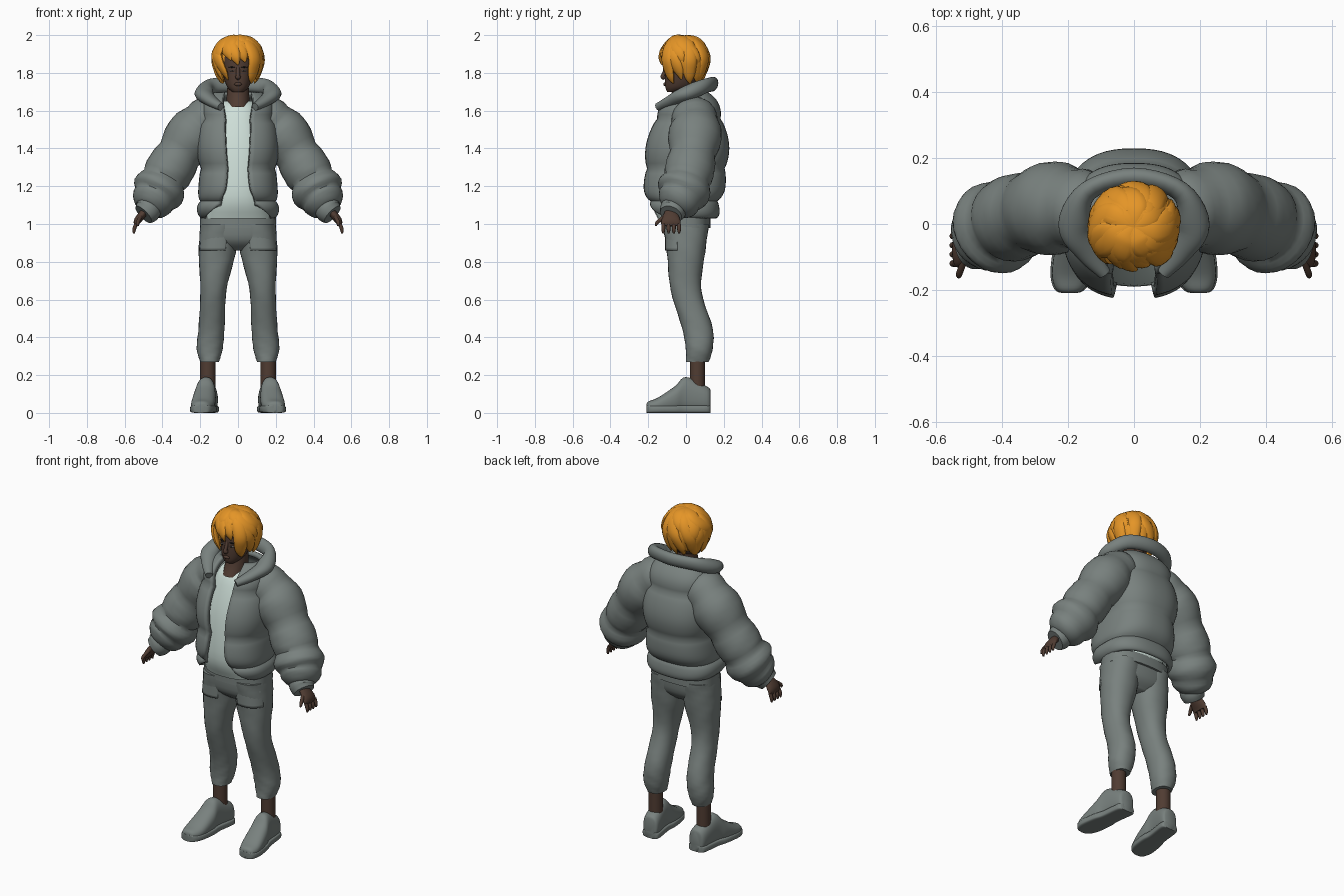
import bpy
import bmesh
import random
from math import sin, cos, pi, asin, radians, copysign
from mathutils import Vector, Matrix

random.seed(4)
if "Cube" in bpy.data.objects:
    bpy.data.objects.remove(bpy.data.objects["Cube"], do_unlink=True)

RIGHTWARD, BACKWARD, FORWARD, UP = Vector((1, 0, 0)), Vector((0, 1, 0)), Vector((0, -1, 0)), Vector((0, 0, 1))
MIDDLE, BOTH = (1,), (1, -1)
parts = []


def material(name, red, green, blue):
    mat = bpy.data.materials.new(name)
    mat.use_nodes = True
    colour = (red, green, blue, 1)
    mat.diffuse_color = colour
    mat.node_tree.nodes["Principled BSDF"].inputs["Base Color"].default_value = colour
    return mat


cloth = material("grey cloth", .19, .22, .21)
white = material("pale shirt", .62, .74, .69)
skin = material("brown skin", .08, .045, .032)
orange = material("orange hair", .78, .3, .02)
dark = material("dark brow", .01, .01, .01)
eye_white = material("eye white", .3, .3, .3)


def finish(bm, name, mat, side, sides):
    """Turn the bmesh into a named object, prefixed when it is one of a pair."""
    if len(sides) > 1:
        name = ("left_" if side > 0 else "right_") + name
    if side < 0:
        bmesh.ops.reverse_faces(bm, faces=bm.faces[:])
    mesh = bpy.data.meshes.new(name)
    bm.to_mesh(mesh)
    bm.free()
    mesh.materials.append(mat)
    obj = bpy.data.objects.new(name, mesh)
    bpy.context.collection.objects.link(obj)
    parts.append(obj)
    return obj


def smooth_path(points, steps):
    """Catmull-Rom curve through every value of each ring."""
    out = []
    last = len(points) - 1
    for i in range(last):
        before, start = points[max(i - 1, 0)], points[i]
        end, after = points[i + 1], points[min(i + 2, last)]
        for k in range(steps):
            t = k / steps
            ring = []
            for a, b, c, d in zip(before, start, end, after):
                leave, arrive = (c - a) / 2, (d - b) / 2
                bend = 3 * (c - b) - 2 * leave - arrive
                twist = 2 * (b - c) + leave + arrive
                ring.append(b + t * (leave + t * (bend + t * twist)))
            out.append(ring)
    return out + [list(points[last])]


def full_circle(ring):
    return 0, 2 * pi


def loft(name, rings, mat, axis=None, reference=BACKWARD, power=2, segments=28, arc=full_circle,
         sides=MIDDLE, steps=5, quilts=0, puff=0, folds=0, thickness=0):
    """Skin rings of (x, y, z, half width, half depth) along a path."""
    rings = smooth_path([r if len(r) > 4 else (*r, r[-1]) for r in rings], steps)
    spots = [Vector(r[:3]) for r in rings]
    last = len(rings) - 1
    closed = arc is full_circle
    for side in sides:
        bm = bmesh.new()
        rows = []
        for i, ring in enumerate(rings):
            along = axis or (spots[min(i + 1, last)] - spots[max(i - 1, 0)]).normalized()
            deep = (reference - along * reference.dot(along)).normalized()
            wide = deep.cross(along)
            bulge = puff * abs(sin(pi * quilts * i / last)) ** .7
            start, end = arc(ring)
            row = []
            for j in range(segments if closed else segments + 1):
                angle = start + (end - start) * j / segments
                s, c = sin(angle), cos(angle)
                crease = 1 + folds * sin(3 * angle + i) * sin(i + angle)
                across = copysign(abs(s) ** (2 / power), s) * (ring[3] + bulge) * crease
                back = -copysign(abs(c) ** (2 / power), c) * (ring[4] + bulge) * crease
                point = spots[i] + wide * across + deep * back
                row.append(bm.verts.new((point.x * side, point.y, point.z)))
            rows.append(row)
        for low, high in zip(rows, rows[1:]):
            for j in range(segments):
                k = (j + 1) % len(low)
                bm.faces.new((low[j], low[k], high[k], high[j]))
        if closed:
            bm.faces.new(rows[0][::-1])
            bm.faces.new(rows[-1])
        obj = finish(bm, name, mat, side, sides)
        if thickness:
            shell = obj.modifiers.new("thickness", "SOLIDIFY")
            shell.thickness = thickness
            shell.offset = -1


def bands(*rows):
    """Level rings from (height, front, back, half width, extras)."""
    return [(0, (front + back) / 2, height, half, (back - front) / 2, *extra)
            for height, front, back, half, *extra in rows]


def blob(name, centre, size, mat, sides=MIDDLE):
    for side in sides:
        bm = bmesh.new()
        bmesh.ops.create_uvsphere(bm, u_segments=20, v_segments=12, radius=1)
        bm.transform(Matrix.Translation(centre) @ Matrix.Diagonal((*size, 1)))
        if side < 0:
            bm.transform(Matrix.Scale(-1, 4, RIGHTWARD))
        finish(bm, name, mat, side, sides)


# Shoes, from heel to toe as (y, height, half width), and ankles
outline = [(.13, .12, .03), (.11, .14, .05), (0, .19, .05), (-.06, .14, .06), (-.15, .08, .06),
           (-.2, .06, .04), (-.21, .04, .01)]
shoe = [(.17 - y / 8, y, height / 2, half, height / 2) for y, height, half in outline]
sole = [(x, y, .02, half + .005, .02) for x, y, middle, half, rise in shoe]
loft("shoe", shoe, cloth, axis=FORWARD, reference=UP, power=2.4, sides=BOTH)
loft("shoe_sole", sole, cloth, axis=FORWARD, reference=UP, power=5, sides=BOTH)
loft("ankle", [(.16, .06, .1, .04), (.16, .06, .3, .04)], skin, axis=UP, sides=BOTH)

# Trousers
leg = [(.15, .06, .27, .05, .06), (.15, .07, .34, .07), (.14, .06, .45, .07, .08),
       (.13, 0, .65, .07, .08), (.11, 0, .85, .1), (.1, 0, 1, .1, .12)]
loft("trouser_leg", leg, cloth, axis=UP, power=2.2, sides=BOTH, folds=.03)
loft("trouser_hips", bands((.86, -.05, .06, .1), (.92, -.11, .11, .19), (1.05, -.12, .12, .2)),
     cloth, axis=UP, power=2.5)
loft("waistband", bands((.98, -.12, .13, .2), (1.04, -.12, .13, .2)), cloth, axis=UP, power=2.5)
loft("pocket_flap", [(.11, 0, .86, .1, .11), (.1, 0, .96, .1, .11)], cloth, axis=UP, power=2.3,
     sides=BOTH, arc=lambda ring: (-.4, 1.2), thickness=.02)

# Shirt
loft("shirt", bands((1.03, -.15, .13, .18), (1.15, -.19, .13, .17), (1.4, -.17, .12, .16),
                    (1.6, -.11, .08, .11), (1.65, -.06, .06, .08)), white, axis=UP, power=2.3)

# Padded jacket body; the last value of each band is half of the front opening
JACKET_POWER = 2.5


def around_opening(ring):
    edge = asin((ring[5] / ring[3]) ** (JACKET_POWER / 2))
    return edge, 2 * pi - edge


loft("jacket_body", bands((1.03, -.15, .16, .19, .17), (1.1, -.19, .16, .2, .1), (1.2, -.21, .19, .19, .06),
                          (1.4, -.2, .21, .2, .06), (1.6, -.14, .17, .18, .07), (1.7, -.05, .11, .12, .07)),
     cloth, axis=UP, power=JACKET_POWER, segments=56, arc=around_opening,
     steps=8, quilts=4, puff=.02, thickness=.03)

# Turned collar, one half mirrored through the nape
half_collar = [(.09, -.15, 1.62, .02), (.14, -.08, 1.65, .04, .03), (.18, 0, 1.69, .05, .04),
               (.14, .1, 1.73, .03, .04)]
nape = (0, .14, 1.74, .03, .04)
other_half = [(-x, *rest) for x, *rest in reversed(half_collar)]
loft("collar", half_collar + [nape] + other_half, cloth, reference=Vector((0, .3, 1)))

# Puffed sleeves and cuffs
loft("sleeve", [(.1, .03, 1.6, .08), (.22, .05, 1.5, .12), (.36, .02, 1.29, .11), (.43, -.02, 1.16, .12),
                (.48, -.07, 1.08, .06)],
     cloth, sides=BOTH, steps=8, quilts=5, puff=.02, folds=.02)
loft("cuff", [(.47, -.06, 1.09, .07), (.48, -.07, 1.07, .07), (.5, -.08, 1.05, .06)], cloth, sides=BOTH)

# Hands
loft("palm", [(.49, -.08, 1.07, .02, .03), (.53, -.08, 1.02, .02, .05), (.54, -.08, .99, .01, .05)],
     skin, sides=BOTH)
for k, name in enumerate(("index_finger", "middle_finger", "ring_finger", "little_finger")):
    y = -.12 + k / 36
    loft(name, [(.54, y, 1, .01), (.55, y, .97, .01), (.55, y, .95, .005)], skin, sides=BOTH, segments=10)
loft("thumb", [(.51, -.1, 1.05, .01), (.53, -.15, 1.01, .01), (.53, -.16, .99, .005)],
     skin, sides=BOTH, segments=10)

# Neck, head and face
loft("neck", bands((1.62, -.11, .06, .06), (1.68, -.08, .06, .06), (1.8, -.05, .06, .05)), skin, axis=UP)
loft("head", bands((1.7, -.1, -.04, .03), (1.73, -.11, .04, .06), (1.8, -.11, .09, .08),
                   (1.9, -.1, .1, .08), (1.95, -.05, .06, .05)), skin, axis=UP, power=2.2)
loft("nose", [(0, -.1, 1.83, .01), (0, -.12, 1.79, .01), (0, -.12, 1.78, .015), (0, -.11, 1.77, .01)],
     skin, segments=14)
blob("lips", (0, -.11, 1.74), (.02, .01, .01), skin)
blob("eye", (.03, -.1, 1.81), (.013, .01, .004), eye_white, BOTH)
blob("iris", (.03, -.108, 1.81), (.005, .004, .004), dark, BOTH)
blob("brow", (.03, -.1, 1.83), (.02, .01, .003), dark, BOTH)

# Hair cap with layered, tousled locks swirling from the crown
blob("hair_cap", (0, .02, 1.87), (.12, .1, .12), orange)


def hair_lock(name, direction, reach, width, lift):
    path = []
    wave = random.uniform(-.2, .2)
    for j in range(8):
        f = j / 7
        fall = f * reach
        spread = sin(fall) if fall < pi / 2 else 1 - .25 * (fall - pi / 2)
        spread *= lift
        turn = direction + .6 * f - .3 + wave * sin(5 * f)
        taper = max(.1, min(1, .4 + 2 * f) * (1 - f ** 6))
        path.append((.12 * spread * sin(turn), -.01 - .12 * spread * cos(turn),
                     1.86 + .13 * cos(fall), .02 * taper, width * taper))
    loft(name, path, orange, reference=Vector((cos(direction), sin(direction), 0)), segments=12, steps=3)


for layer, count, share, width in (("lower", 18, 1, .04), ("upper", 11, .7, .045)):
    for k in range(count):
        direction = 2 * pi * k / count
        over_face = cos(direction + .15) > .7
        reach = (1.7 if over_face else 2.5) + random.uniform(-.2, .2)
        lift = random.uniform(.97, 1.07)
        hair_lock(f"{layer}_hair_lock_{k}", direction, reach * share, width, lift)

# Smooth shading with sharp creases kept
bpy.ops.object.select_all(action="DESELECT")
for obj in parts:
    obj.select_set(True)
bpy.context.view_layer.objects.active = parts[0]
bpy.ops.object.shade_smooth_by_angle(angle=radians(45))
